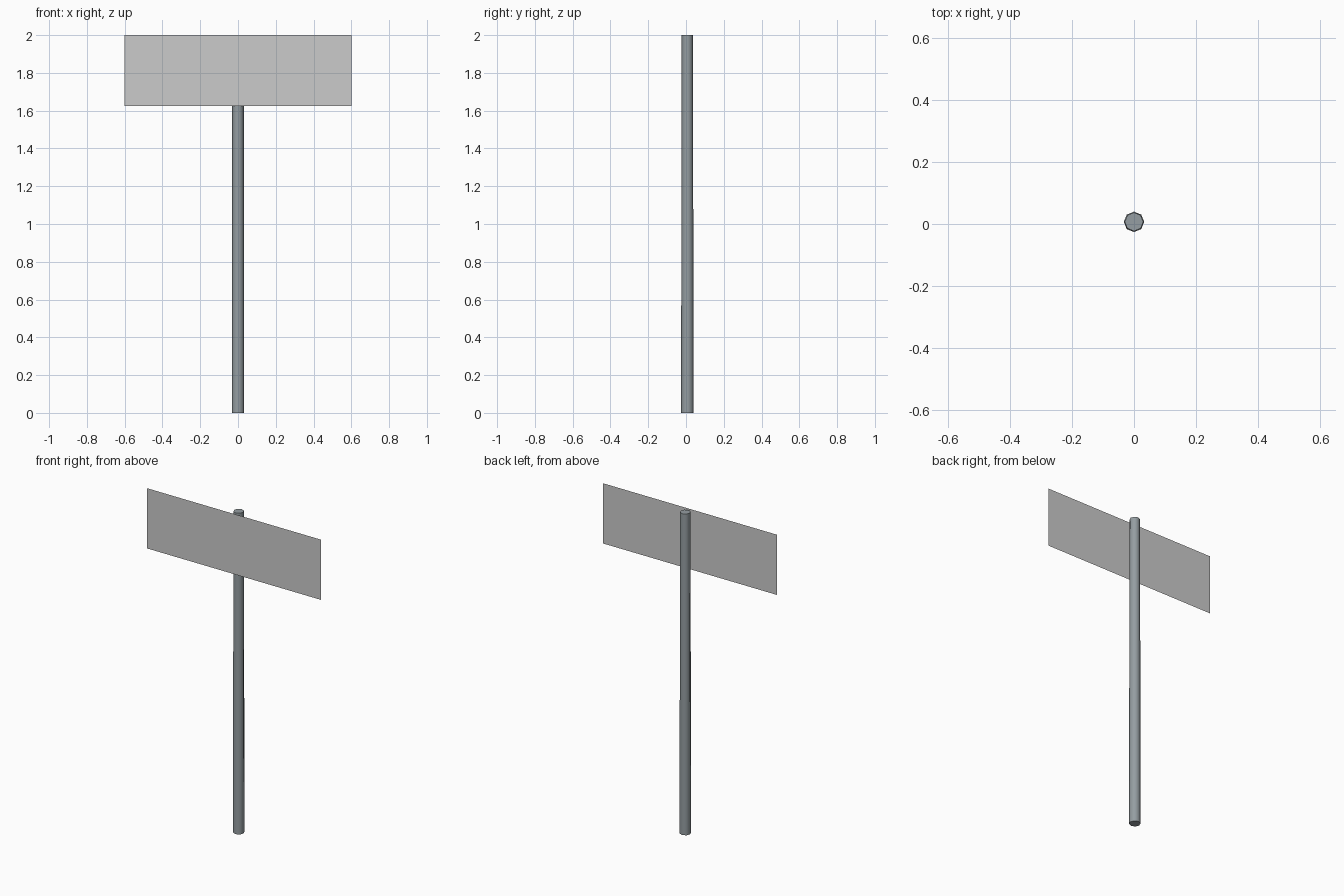
import bpy, math

if "Cube" in bpy.data.objects:
    bpy.data.objects.remove(bpy.data.objects["Cube"])

POLE_Y = 0.007      # pole stands just behind the panel
PANEL_Y = -0.04
HEIGHT = 2.0

# Eight-sided pole, slightly tapered towards the top
bpy.ops.mesh.primitive_cone_add(vertices=8, radius1=0.033, radius2=0.030, depth=HEIGHT,
                                end_fill_type='NGON', location=(0, POLE_Y, HEIGHT / 2))
pole = bpy.context.object
pole.name = "pole"
bpy.ops.object.shade_smooth_by_angle(angle=math.radians(50))
metal = bpy.data.materials.new("pole_metal")
metal.diffuse_color = (0.30, 0.34, 0.36, 1)
metal.use_nodes = True
metal.node_tree.nodes["Principled BSDF"].inputs["Base Color"].default_value = metal.diffuse_color
pole.data.materials.append(metal)

# Thin sign panel facing the front
half_width, bottom = 0.6, 1.625
mesh = bpy.data.meshes.new("sign_panel")
mesh.from_pydata([(-half_width, PANEL_Y, bottom), (half_width, PANEL_Y, bottom),
                  (half_width, PANEL_Y, HEIGHT), (-half_width, PANEL_Y, HEIGHT)],
                 [], [(0, 1, 2, 3)])
panel = bpy.data.objects.new("sign_panel", mesh)
bpy.context.collection.objects.link(panel)
